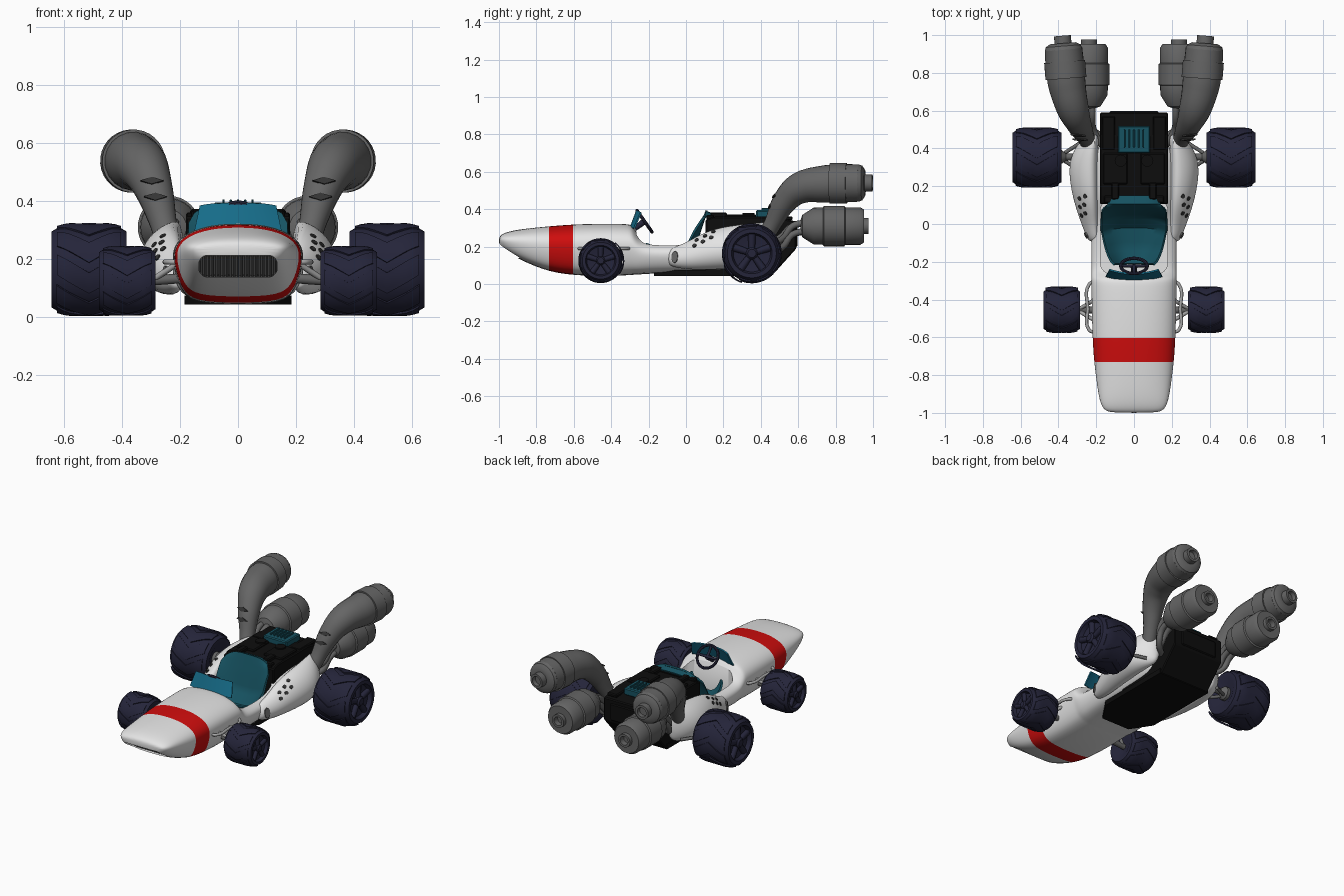
import bpy, bmesh, math
from mathutils import Vector, Matrix

if "Cube" in bpy.data.objects:
    bpy.data.objects.remove(bpy.data.objects["Cube"])

COLOURS = {
    "white": (.78, .78, .78), "red": (.62, .004, .004), "navy": (.018, .018, .042),
    "grey": (.13, .13, .13), "black": (.004, .004, .004), "teal": (.008, .15, .25),
    "dark_teal": (.008, .085, .12), "charcoal": (.035, .035, .035), "light_grey": (.4, .4, .4)}
MAT = {}
for n, c in COLOURS.items():
    MAT[n] = bpy.data.materials.new(n)
    MAT[n].diffuse_color = (*c, 1)


def link(name, mesh, *mats):
    ob = bpy.data.objects.new(name, mesh)
    bpy.context.collection.objects.link(ob)
    for m in mats:
        mesh.materials.append(MAT[m])
    return ob


def finish(name, bm, *mats, angle=35):
    bmesh.ops.recalc_face_normals(bm, faces=bm.faces)
    me = bpy.data.meshes.new(name)
    bm.to_mesh(me)
    bm.free()
    me.shade_smooth()
    me.set_sharp_from_angle(angle=math.radians(angle))
    return link(name, me, *mats)


def bake(ob, angle=40):
    me = bpy.data.meshes.new_from_object(ob.evaluated_get(bpy.context.evaluated_depsgraph_get()))
    ob.modifiers.clear()
    ob.data = me
    me.shade_smooth()
    me.set_sharp_from_angle(angle=math.radians(angle))


def mirror(ob, name):
    me = ob.data.copy()
    me.transform(Matrix.Scale(-1, 4, (1, 0, 0)) @ ob.matrix_basis)
    me.flip_normals()
    return link(name, me)


def loft(rings, cap=True):
    bm = bmesh.new()
    rows = [[bm.verts.new(p) for p in r] for r in rings]
    n = len(rows[0])
    for a, b in zip(rows, rows[1:]):
        for i in range(n):
            bm.faces.new((a[i], a[(i + 1) % n], b[(i + 1) % n], b[i]))
    if cap:
        bm.faces.new(rows[0])
        bm.faces.new(rows[-1])
    return bm


def lathe(name, prof, centre, axis, mat, n=32):
    """Turn (distance, radius) pairs round an axis through the centre."""
    rot = Vector((0, 0, 1)).rotation_difference(Vector(axis)).to_matrix()
    rings = [[rot @ Vector((r * math.cos(2 * math.pi * i / n), r * math.sin(2 * math.pi * i / n), d))
              + Vector(centre) for i in range(n)] for d, r in prof]
    return finish(name, loft(rings), mat)


def box(name, lo, hi, mat, bevel=.006):
    bm = bmesh.new()
    size, mid = Vector(hi) - Vector(lo), (Vector(hi) + Vector(lo)) / 2
    bmesh.ops.create_cube(bm, size=1, matrix=Matrix.Translation(mid) @ Matrix.Diagonal((*size, 1)))
    bmesh.ops.bevel(bm, geom=bm.edges[:], offset=bevel, segments=1, affect='EDGES')
    return finish(name, bm, mat, angle=20)


def tube(name, pts, mat, res=8):
    """Smooth pipe through (x, y, z, radius) points."""
    cu = bpy.data.curves.new(name, 'CURVE')
    cu.dimensions, cu.bevel_depth, cu.bevel_resolution = '3D', 1, res
    cu.use_fill_caps, cu.resolution_u = True, 6
    sp = cu.splines.new('BEZIER')
    sp.bezier_points.add(len(pts) - 1)
    for b, p in zip(sp.bezier_points, pts):
        b.co, b.radius = p[:3], p[3]
        b.handle_left_type = b.handle_right_type = 'AUTO'
    tmp = link("tmp", cu)
    me = bpy.data.meshes.new_from_object(tmp.evaluated_get(bpy.context.evaluated_depsgraph_get()))
    bpy.data.objects.remove(tmp)
    me.shade_smooth()
    me.set_sharp_from_angle(angle=math.radians(50))
    return link(name, me, mat)


def patch(name, target, origin, direction, w, h, mat, n=16):
    """Thin plate laid on a surface where a ray strikes it."""
    bpy.context.view_layer.update()
    hit, p, nor, _ = target.ray_cast(Vector(origin), Vector(direction))
    if not hit:
        return
    rot = nor.to_track_quat('Z', 'Y').to_matrix().to_4x4()
    bm = bmesh.new()
    bmesh.ops.create_cone(bm, cap_ends=True, segments=n, radius1=1, radius2=1, depth=.008,
                          matrix=Matrix.Translation(p) @ rot @ Matrix.Diagonal((w, h, 1, 1)))
    mirror(finish(name, bm, mat), name + "_left")


# Main body: stations of y, half width, bottom, top
half = [(0, 1), (.4, .985), (.75, .9), (.95, .77), (1.01, .62), (.98, .42), (.88, .17), (.68, .02), (0, 0)]
section = half + [(-x, z) for x, z in half[-2:0:-1]]
stations = [(-1, .12, .21, .25), (-.985, .16, .19, .268), (-.94, .182, .16, .284), (-.86, .195, .115, .297),
            (-.73, .212, .064, .31), (-.61, .22, .046, .32), (-.45, .224, .04, .324), (-.31, .226, .045, .323),
            (-.285, .226, .048, .315), (-.25, .226, .05, .25), (-.19, .226, .055, .23), (0, .226, .06, .226),
            (.08, .226, .06, .27), (.17, .226, .06, .31), (.3, .225, .06, .325), (.45, .21, .08, .33)]
bm = loft([[(x * w, y, b + z * (t - b)) for x, z in section] for y, w, b, t in stations])
for f in bm.faces:
    f.material_index = int(-.73 < f.calc_center_median().y < -.61)
body = finish("body", bm, "white", "red")
body.modifiers.new("round", 'SUBSURF').levels = 2


def rounded_cutter(name, lo, hi, axis, radius):
    bm = bmesh.new()
    size, mid = Vector(hi) - Vector(lo), (Vector(hi) + Vector(lo)) / 2
    bmesh.ops.create_cube(bm, size=1, matrix=Matrix.Translation(mid) @ Matrix.Diagonal((*size, 1)))
    es = [e for e in bm.edges if abs((e.verts[0].co - e.verts[1].co).normalized()[axis]) > .9]
    bmesh.ops.bevel(bm, geom=es, offset=radius, segments=6, profile=.5, affect='EDGES')
    ob = finish(name, bm, "white")
    ob.hide_render = True
    return ob


cutters = [rounded_cutter("cockpit_cutter", (-.178, -.265, .1), (.178, .13, .6), 2, .06),
           rounded_cutter("mouth_cutter", (-.135, -1.1, .138), (.135, -.84, .213), 1, .03)]
for c in cutters:
    m = body.modifiers.new(c.name, 'BOOLEAN')
    m.operation, m.solver, m.object = 'DIFFERENCE', 'EXACT', c
bake(body)
for c in cutters:
    bpy.data.objects.remove(c)

# Grille: backing and leaning vertical slats
box("grille_back", (-.134, -.86, .139), (.134, -.845, .212), "charcoal", .002)
for i in range(21):
    x = -.125 + i * .0125
    tube("grille_slat", [(x, -.872, .136, .004), (x, -.925, .214, .004)], "grey", 1)

# Side pods with intake and vent holes
pods = [(-.095, .235, .1, .18), (-.07, .252, .085, .2), (0, .28, .07, .225), (.09, .312, .065, .282),
        (.2, .34, .065, .315), (.32, .35, .07, .33), (.42, .31, .08, .34), (.48, .235, .1, .335)]
pod_shape = [(0, 1), (.45, .97), (.8, .8), (1, .55), (.98, .3), (.7, .06), (0, 0)]
pod = finish("side_pod", loft([[(.185 + x * (o - .185), y, b + z * (t - b)) for x, z in pod_shape]
                               for y, o, b, t in pods]), "white")
pod.modifiers.new("round", 'SUBSURF').levels = 2
bake(pod)
mirror(pod, "side_pod_left")
for i in range(3):
    for j in range(2):
        patch("pod_vent", pod, (1, .045 + i * .045 + j * .012, .205 + i * .022 + j * .03), (-1, 0, 0), .012, .011, "charcoal")
patch("pod_intake", pod, (1, -.06, .145), (-1, 0, 0), .018, .032, "grey")

# Floor plate and engine block, extruded from outlines
bm = loft([[(x, y, z) for x, y in ((-.1, -.17), (.1, -.17), (.185, -.04), (.185, .46), (-.185, .46), (-.185, -.04))]
           for z in (.043, .075)])
finish("floor_plate", bm, "black")
outline = [(.105, .07), (.105, .345), (.15, .36), (.46, .36), (.59, .335), (.59, .19), (.46, .045)]
bm = loft([[(x, y, z) for y, z in outline] for x in (-.18, .18)])
bmesh.ops.bevel(bm, geom=bm.edges[:], offset=.006, segments=1, affect='EDGES')
finish("engine_block", bm, "black", angle=20)
for s in (-1, 1):
    box("engine_cover", (s * .1 - .065, .21, .35), (s * .1 + .065, .375, .372), "black")
    lathe("filler_cap", [(0, .032), (.03, .032), (.03, .022)], (s * .07, .335, .35), (0, 0, 1), "black", 20)
    box("front_bracket", (s * .1 - .02, .13, .34), (s * .1 + .02, .22, .382), "black")
    box("rear_cover", (s * .135 - .035, .39, .34), (s * .135 + .035, .57, .362), "black")
box("engine_crossbar", (-.16, .11, .33), (.16, .15, .37), "black")
box("rear_panel", (-.13, .58, .2), (.13, .597, .31), "black")

# Air intake with fins
box("air_intake", (-.085, .375, .35), (.085, .52, .395), "dark_teal")
for i in range(5):
    box("intake_fin", (-.054 + i * .025, .405, .39), (-.046 + i * .025, .5, .406), "dark_teal", .002)


def shell(name, fn, nu, nv, thick, mat):
    bm = bmesh.new()
    g = [[bm.verts.new(fn(-1 + 2 * i / nu, j / nv)) for i in range(nu + 1)] for j in range(nv + 1)]
    for j in range(nv):
        for i in range(nu):
            bm.faces.new((g[j][i], g[j][i + 1], g[j + 1][i + 1], g[j + 1][i]))
    bmesh.ops.recalc_face_normals(bm, faces=bm.faces)
    bmesh.ops.solidify(bm, geom=bm.faces[:], thickness=thick)
    return finish(name, bm, mat)


# Bucket seat and curved windscreen
def seat(u, v):
    path = [(-.21, .13), (-.12, .115), (-.02, .125), (.04, .19), (.07, .29), (.105, .395)]
    k = min(int(v * 5), 4)
    t = v * 5 - k
    y, z = (path[k][i] * (1 - t) + path[k + 1][i] * t for i in (0, 1))
    w = .1 + .07 * min(1, v * 2.2) ** .6 - .03 * max(0, v - .85) / .15
    z += .09 * abs(u) ** 3 * (1 - v) ** .5 - .03 * abs(u) ** 4 * v
    return (u * w, y - .03 * abs(u) ** 3 * math.sin(math.pi * v), z)


shell("seat", seat, 16, 20, .012, "dark_teal")
shell("seat_head_pad", lambda u, v: (u * .14, .105 + v * .045, .392 - .025 * abs(u) ** 4 - .015 * v), 12, 3, .012, "dark_teal")
shell("windscreen", lambda u, v: (u * (.15 - .018 * v), -.302 + .035 * v + .022 * u * u, .3 + .093 * v - .008 * u ** 4 * v),
      14, 5, .009, "teal")

# Steering wheel: rim, three spokes and column
tilt = Matrix.Translation((0, -.222, .336)) @ Matrix.Rotation(math.radians(-55), 4, 'X')
rim = [[(math.cos(a) * (.07 + .009 * math.cos(b)), math.sin(a) * (.07 + .009 * math.cos(b)), .009 * math.sin(b))
        for b in [k * math.pi / 4 for k in range(8)]] for a in [i * math.pi / 16 for i in range(33)]]
bm = loft(rim, cap=False)
bmesh.ops.remove_doubles(bm, verts=bm.verts[:], dist=1e-4)
finish("steering_rim", bm, "navy").matrix_world = tilt
for a in (0, 180, 270):
    d = Vector((math.cos(math.radians(a)), math.sin(math.radians(a)), 0)) * .068
    tube("steering_spoke", [(*(tilt @ Vector()), .009), (*(tilt @ d), .007)], "navy", 2)
tube("steering_column", [(*(tilt @ Vector()), .018), (0, -.275, .295, .014)], "navy", 3)


# Wheels: turned tyre, chevron tread and five-spoke hub
def wheel(name, x0, x1, y, z, r):
    w, c = x1 - x0, (x0, y, z)
    parts = [lathe(name + "_tyre", [(w * .1, .3 * r), (0, .62 * r), (0, .82 * r), (w * .1, .92 * r), (w * .2, .96 * r),
                                    (w * .8, .96 * r), (w * .9, .92 * r), (w, .82 * r), (w, .68 * r),
                                    (w * .9, .62 * r), (w * .86, .3 * r)], c, (1, 0, 0), "navy", 40),
             lathe(name + "_hub", [(w * .8, .2 * r), (w * .96, .2 * r), (w, .14 * r)], c, (1, 0, 0), "navy", 16)]
    for k in range(9):
        def block(u, v, k=k):
            a = 2 * math.pi * (k + v * .68) / 9 + .42 * (1 - abs(u))
            rr = r * (1 - .06 * max(0, abs(u) - .7) / .3)
            return (x0 + w * (.5 + .43 * u), y + rr * math.cos(a), z + rr * math.sin(a))
        parts.append(shell(name + "_tread", block, 10, 4, .05 * r, "navy"))
    for k in range(5):
        a = 2 * math.pi * k / 5 + math.pi / 2
        cy, cz = math.cos(a), math.sin(a)
        xs = x0 + w * .9
        parts.append(tube(name + "_spoke", [(xs, y, z, .1 * r), (xs, y + .64 * r * cy, z + .64 * r * cz, .13 * r)], "navy", 2))
    for p in parts:
        mirror(p, p.name.split(".")[0] + "_left")


wheel("front_wheel", .285, .48, -.456, .125, .12)
wheel("rear_wheel", .385, .643, .352, .164, .16)

# Axles and suspension rods
lathed = [lathe("rear_axle", [(0, .018), (.1, .018), (.13, .042), (.15, .042)], (.26, .355, .165), (1, 0, 0), "grey", 16),
          tube("front_axle", [(.18, -.456, .135, .018), (.31, -.456, .125, .018)], "grey", 3),
          tube("side_rod", [(.2, -.575, .19, .009), (.238, -.56, .19, .009), (.245, -.45, .19, .009),
                            (.238, -.32, .19, .009), (.2, -.3, .19, .009)], "light_grey", 3)]
for dy in (-.06, .06):
    lathed.append(tube("front_arm", [(.2, -.456 + dy, .19, .01), (.3, -.456, .125, .01)], "light_grey", 3))
    lathed.append(tube("rear_arm", [(.27, .355 + dy * 1.4, .12, .01), (.4, .355, .15, .01)], "grey", 3))

# Upper exhausts, lower mufflers and header pipes
horn = tube("upper_exhaust", [(.235, .415, .23, .04), (.258, .465, .325, .047), (.294, .535, .45, .068),
                              (.325, .615, .515, .086), (.355, .74, .535, .1), (.366, .84, .539, .103),
                              (.373, .925, .54, .1)], "grey")
lathed += [horn,
           lathe("exhaust_band", [(0, .1), (0, .109), (.09, .109), (.09, .1)], (.36, .77, .538), (.08, 1, 0), "grey"),
           lathe("exhaust_tip", [(0, .1), (.02, .093), (.035, .07), (.035, .045), (.075, .045), (.075, .03), (.05, .028)],
                 (.373, .922, .54), (.08, 1, 0), "grey"),
           lathe("muffler", [(0, .03), (.01, .06), (.07, .098), (.12, .1), (.125, .108), (.235, .108), (.24, .1),
                             (.32, .1), (.34, .088), (.34, .042), (.365, .042), (.365, .028), (.33, .026)],
                 (.238, .612, .31), (0, 1, 0), "grey")]
for i in range(4):
    s, up = (i % 2) * .04, (i // 2) * .045
    lathed.append(tube("header_pipe", [(.17, .42 + s, .17 + up, .018), (.215 + s * .7, .5 + s * .5, .2 + up, .018),
                                       (.22 + s, .57, .265 + up, .018), (.22 + s, .66, .285 + up, .018)], "grey", 3))
for p in lathed:
    mirror(p, p.name.split(".")[0] + "_left")
for x, z in ((.285, .415), (.297, .47)):
    patch("exhaust_slot", horn, (x, -1, z), (0, 1, 0), .04, .014, "charcoal", 4)

for m in bpy.data.materials:
    if m.users and not m.is_grease_pencil:
        m.use_nodes = True
        m.node_tree.nodes["Principled BSDF"].inputs["Base Color"].default_value = m.diffuse_color
